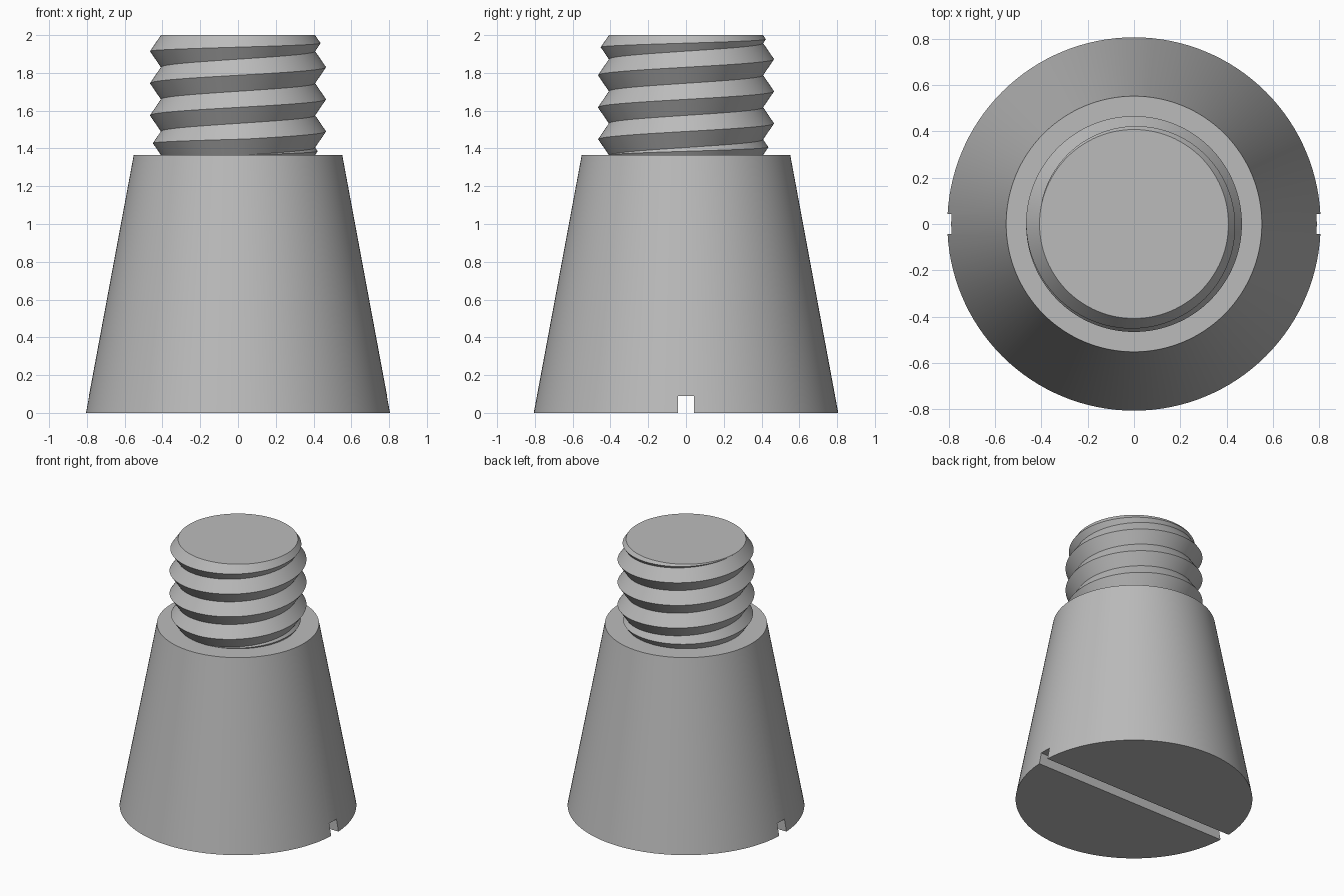
import bpy
import bmesh
from math import cos, sin, pi

cube = bpy.data.objects.get("Cube")
if cube:
    bpy.data.objects.remove(cube, do_unlink=True)

SEGMENTS = 128
BASE_R, SHOULDER_R = 0.806, 0.552
SHOULDER_Z, TOP_Z = 1.365, 2.0
ROOT_R, TOOTH_H, PITCH = 0.408, 0.058, 0.17
HELIX_Z = 1.235          # height of the root line at angle zero

steel = bpy.data.materials.new("grey steel")
steel.use_nodes = True
steel.diffuse_color = (0.5, 0.5, 0.5, 1)
steel.node_tree.nodes["Principled BSDF"].inputs["Base Color"].default_value = (0.5, 0.5, 0.5, 1)


def finish(name, bm):
    bmesh.ops.recalc_face_normals(bm, faces=bm.faces)
    mesh = bpy.data.meshes.new(name)
    bm.to_mesh(mesh)
    bm.free()
    mesh.materials.append(steel)
    obj = bpy.data.objects.new(name, mesh)
    bpy.context.collection.objects.link(obj)
    return obj


def smooth(obj):
    bpy.ops.object.select_all(action="DESELECT")
    obj.select_set(True)
    bpy.context.view_layer.objects.active = obj
    bpy.ops.object.shade_smooth_by_angle(angle=pi / 6)


# Tapered body
bm = bmesh.new()
bmesh.ops.create_cone(bm, cap_ends=True, segments=SEGMENTS, radius1=BASE_R,
                      radius2=SHOULDER_R, depth=SHOULDER_Z)
bmesh.ops.translate(bm, verts=bm.verts, vec=(0, 0, SHOULDER_Z / 2))
body = finish("tapered_body", bm)

# Screwdriver slot across the underside
bm = bmesh.new()
bmesh.ops.create_cube(bm, size=1)
bmesh.ops.scale(bm, verts=bm.verts, vec=(2, 0.086, 0.18))
cutter = finish("slot_cutter", bm)
slot = body.modifiers.new("slot", "BOOLEAN")
slot.operation = "DIFFERENCE"
slot.solver = "EXACT"
slot.object = cutter
bpy.context.view_layer.objects.active = body
body.select_set(True)
bpy.ops.object.modifier_apply(modifier=slot.name)
bpy.data.objects.remove(cutter, do_unlink=True)
smooth(body)


# Helical thread: V teeth that shrink where the shoulder or the end cuts them
def root_z(i):
    return min(TOP_Z, max(SHOULDER_Z, HELIX_Z + PITCH * i / SEGMENTS))


def ring_vert(bm, i, r, z):
    a = 2 * pi * i / SEGMENTS
    return bm.verts.new((r * cos(a), r * sin(a), z))


bm = bmesh.new()
first, last = -SEGMENTS // 4, SEGMENTS * 9 // 2 + 2
roots = {i: ring_vert(bm, i, ROOT_R, root_z(i)) for i in range(first, last + SEGMENTS + 1)}
crests = {}
for i in range(first, last + 1):
    low, high = root_z(i), root_z(i + SEGMENTS)
    crests[i] = ring_vert(bm, i, ROOT_R + TOOTH_H * (high - low) / PITCH, (low + high) / 2)
for i in range(first, last):
    j, up = i + 1, i + SEGMENTS
    bm.faces.new((roots[i], roots[j], crests[j], crests[i]))
    bm.faces.new((crests[i], crests[j], roots[up + 1], roots[up]))

# Flat end of the threaded stud
bm.faces.new([roots[i] for i in range(last, last + SEGMENTS)])
bmesh.ops.remove_doubles(bm, verts=bm.verts, dist=0.0002)
smooth(finish("threaded_stud", bm))
